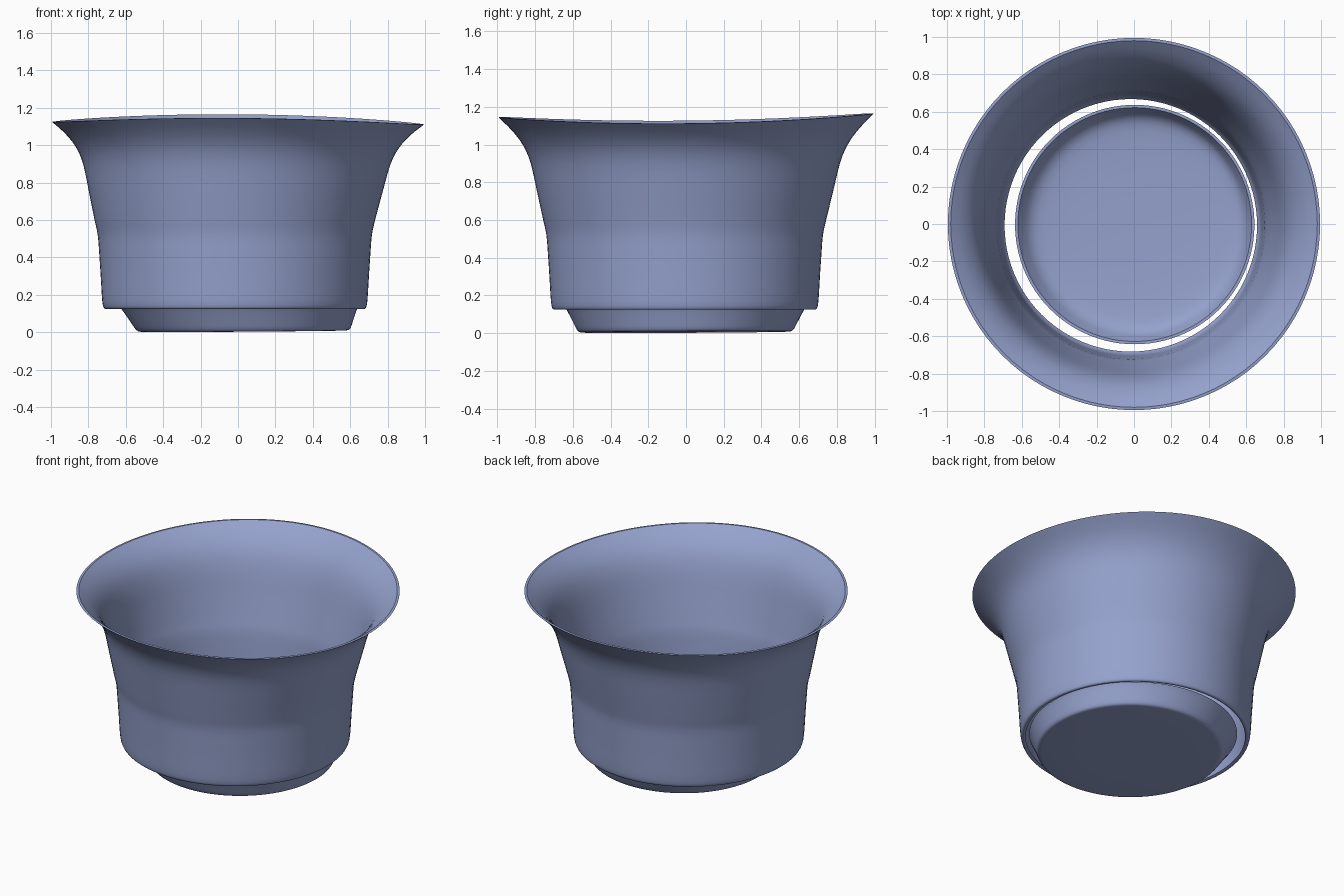
import bpy, bmesh, math

if "Cube" in bpy.data.objects:
    bpy.data.objects.remove(bpy.data.objects["Cube"])

SEGS = 96

mat = bpy.data.materials.new("blue_grey")
mat.diffuse_color = (0.30, 0.36, 0.61, 1)
mat.use_nodes = True
mat.node_tree.nodes["Principled BSDF"].inputs["Base Color"].default_value = mat.diffuse_color


def smooth_profile(pts, n=3):
    """Catmull-Rom resampling of a list of points."""
    out = []
    for i in range(len(pts) - 1):
        p0, p1 = pts[max(i - 1, 0)], pts[i]
        p2, p3 = pts[i + 1], pts[min(i + 2, len(pts) - 1)]
        for k in range(n):
            t = k / n
            out.append(tuple(0.5 * (2 * b + (c - a) * t + (2 * a - 5 * b + 4 * c - d) * t * t
                                    + (3 * b - a - 3 * c + d) * t ** 3)
                             for a, b, c, d in zip(p0, p1, p2, p3)))
    return out + [pts[-1]]


def lathe(name, profile, warp, closed):
    """Spin (radius, z) points, then pass every vertex through warp."""
    bm = bmesh.new()
    rings = []
    for r, z in profile:
        if r < 1e-4:
            rings.append([bm.verts.new(warp(0, 0, z))] * SEGS)
        else:
            rings.append([bm.verts.new(warp(r * math.cos(a), r * math.sin(a), z))
                          for a in (2 * math.pi * i / SEGS for i in range(SEGS))])
    pairs = list(zip(rings, rings[1:]))
    if closed:
        pairs.append((rings[-1], rings[0]))
    for a, b in pairs:
        for i in range(SEGS):
            j = (i + 1) % SEGS
            bm.faces.new(list(dict.fromkeys((a[i], a[j], b[j], b[i]))))
    bmesh.ops.recalc_face_normals(bm, faces=bm.faces)
    me = bpy.data.meshes.new(name)
    bm.to_mesh(me)
    bm.free()
    me.materials.append(mat)
    ob = bpy.data.objects.new(name, me)
    bpy.context.collection.objects.link(ob)
    bpy.ops.object.select_all(action='DESELECT')
    ob.select_set(True)
    bpy.context.view_layer.objects.active = ob
    bpy.ops.object.shade_smooth_by_angle(angle=math.radians(40))
    return ob


# flared wall, open at the bottom
outer = smooth_profile([(0.685, 0.125), (0.70, 0.13), (0.709, 0.17), (0.717, 0.30), (0.725, 0.42),
                        (0.733, 0.52), (0.75, 0.60), (0.785, 0.75), (0.822, 0.90),
                        (0.865, 0.99), (0.925, 1.06), (0.995, 1.118)])
inner = smooth_profile([(0.98, 1.12), (0.91, 1.07), (0.85, 1.0), (0.807, 0.90), (0.771, 0.75),
                        (0.737, 0.60), (0.72, 0.52), (0.711, 0.42), (0.703, 0.30),
                        (0.694, 0.17), (0.675, 0.13)])


def wall_warp(x, y, z):
    # lower part sits slightly off centre, the rim is gently saddle shaped
    low = min(1, max(0, (1.1 - z) / 0.5))
    high = max(0, (z - 0.6) / 0.52) ** 2
    return (x - 0.017 * low, y - 0.007 * low,
            z + high * (0.037 * y * y - 0.007 * x + 0.01 * y))


lathe("bowl_wall", outer + inner, wall_warp, True)

# shallow base dish, separate from the wall by a narrow gap
dish = [(0, 0), (0.3, 0), (0.545, 0.0)]
dish += smooth_profile([(0.56, 0.002), (0.575, 0.015), (0.60, 0.065), (0.625, 0.115), (0.64, 0.14)])
dish += smooth_profile([(0.625, 0.14), (0.605, 0.105), (0.57, 0.06), (0.50, 0.035),
                        (0.3, 0.02), (0, 0.015)])


def dish_warp(x, y, z):
    low = max(0, 1 - z / 0.14)
    return (x + 0.004 + 0.026 * low, y - 0.003,
            z + low * max(0, 0.006 + 0.007 * x + 0.005 * y))


lathe("base_dish", dish, dish_warp, False)
